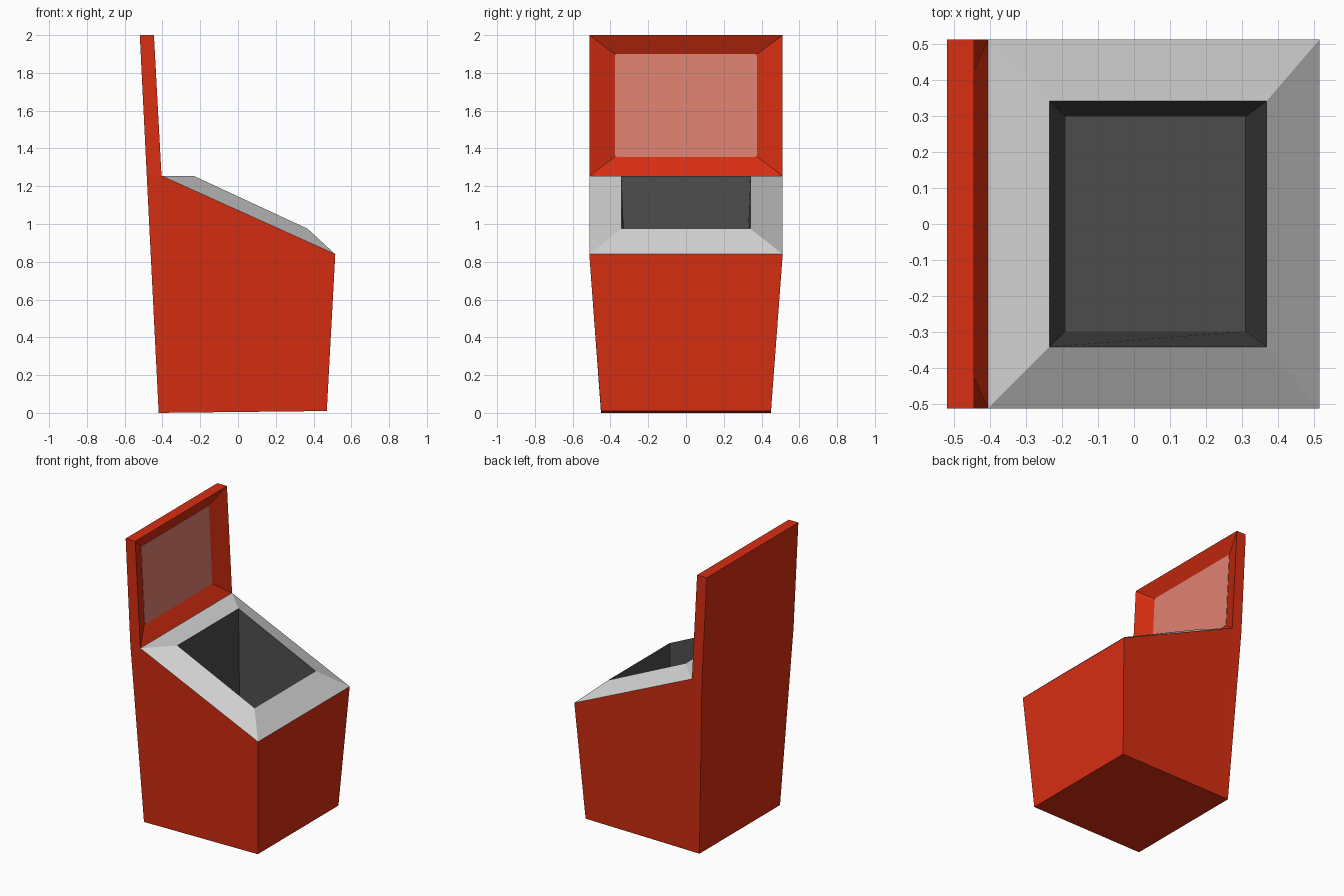
import bpy, bmesh, math

if "Cube" in bpy.data.objects:
    bpy.data.objects.remove(bpy.data.objects["Cube"])


def mat(name, rgb):
    m = bpy.data.materials.new(name)
    lin = [((c / 255 + 0.055) / 1.055) ** 2.4 if c > 10 else c / 255 / 12.92 for c in rgb]
    m.diffuse_color = (*lin, 1)
    m.use_nodes = True
    m.node_tree.nodes["Principled BSDF"].inputs["Base Color"].default_value = m.diffuse_color
    return m


RED = mat("red", (216, 46, 17))
GREY = mat("light grey", (212, 212, 212))
DARK = mat("dark grey", (76, 76, 76))
PINK = mat("pale red", (223, 129, 113))


def loft(name, rings, material, cap_start=False, cap_end=False, flip=False):
    """Skin between matching rings of points, with optional end caps."""
    bm = bmesh.new()
    vs = [[bm.verts.new(p) for p in r] for r in rings]
    n = len(vs[0])
    for a, b in zip(vs, vs[1:]):
        for i in range(n):
            j = (i + 1) % n
            bm.faces.new((a[i], a[j], b[j], b[i]))
    if cap_start:
        bm.faces.new(vs[0][::-1])
    if cap_end:
        bm.faces.new(vs[-1])
    if flip:
        bmesh.ops.reverse_faces(bm, faces=bm.faces[:])
    me = bpy.data.meshes.new(name)
    bm.to_mesh(me)
    bm.free()
    me.materials.append(material)
    ob = bpy.data.objects.new(name, me)
    bpy.context.collection.objects.link(ob)
    return ob


def ring(profile, y):
    """Counter-clockwise (from above) ring from an (x, z) line, mirrored in y."""
    return [(x, -y, z) for x, z in profile] + [(x, y, z) for x, z in reversed(profile)]


def upright(low, high, y):
    """Counter-clockwise (from +x) ring of a standing panel, from its (x, z) ends."""
    (xl, zl), (xh, zh) = low, high
    return [(xl, -y, zl), (xl, y, zl), (xh, y, zh), (xh, -y, zh)]


# Body: tapered box with a slanting open top
top_edge = [(-0.483, 1.255), (-0.405, 1.255), (0.515, 0.84)]
loft("body", [ring([(-0.42, 0), (-0.345, 0.001), (0.47, 0.01)], 0.45),
              ring(top_edge, 0.512)], RED, cap_start=True)

# Raised bevelled rim around the opening
mouth = ring([(-0.235, 1.255), (0.368, 0.975)], 0.341)
loft("rim", [ring(top_edge[1:], 0.512), mouth], GREY)

# Dark tapered liner going down inside the body
loft("liner", [mouth, ring([(-0.19, 0.15), (0.31, 0.15)], 0.298)], DARK, cap_end=True)

# Backboard with a mitred recess on its front
loft("backboard", [upright((-0.483, 1.255), (-0.52, 2.0), 0.512),
                   upright((-0.405, 1.255), (-0.445, 2.0), 0.512),
                   upright((-0.468, 1.355), (-0.495, 1.90), 0.377)],
     RED, cap_start=True, cap_end=True)

# Thin pale plate with rounded corners in the recess
pts = []
r, hy, z0, z1 = 0.015, 0.377, 1.355, 1.90
for k, (y, z) in enumerate([(hy - r, z1 - r), (r - hy, z1 - r), (r - hy, z0 + r), (hy - r, z0 + r)]):
    for s in range(4):
        a = math.radians(90 * k + 30 * s)
        pts.append((y + r * math.cos(a), z + r * math.sin(a)))


def plate(lift):
    return [(-0.468 - (z - z0) * 0.027 / (z1 - z0) + lift, y, z) for y, z in pts]


loft("panel_plate", [plate(0.0005), plate(0.003)], PINK, cap_end=True)
